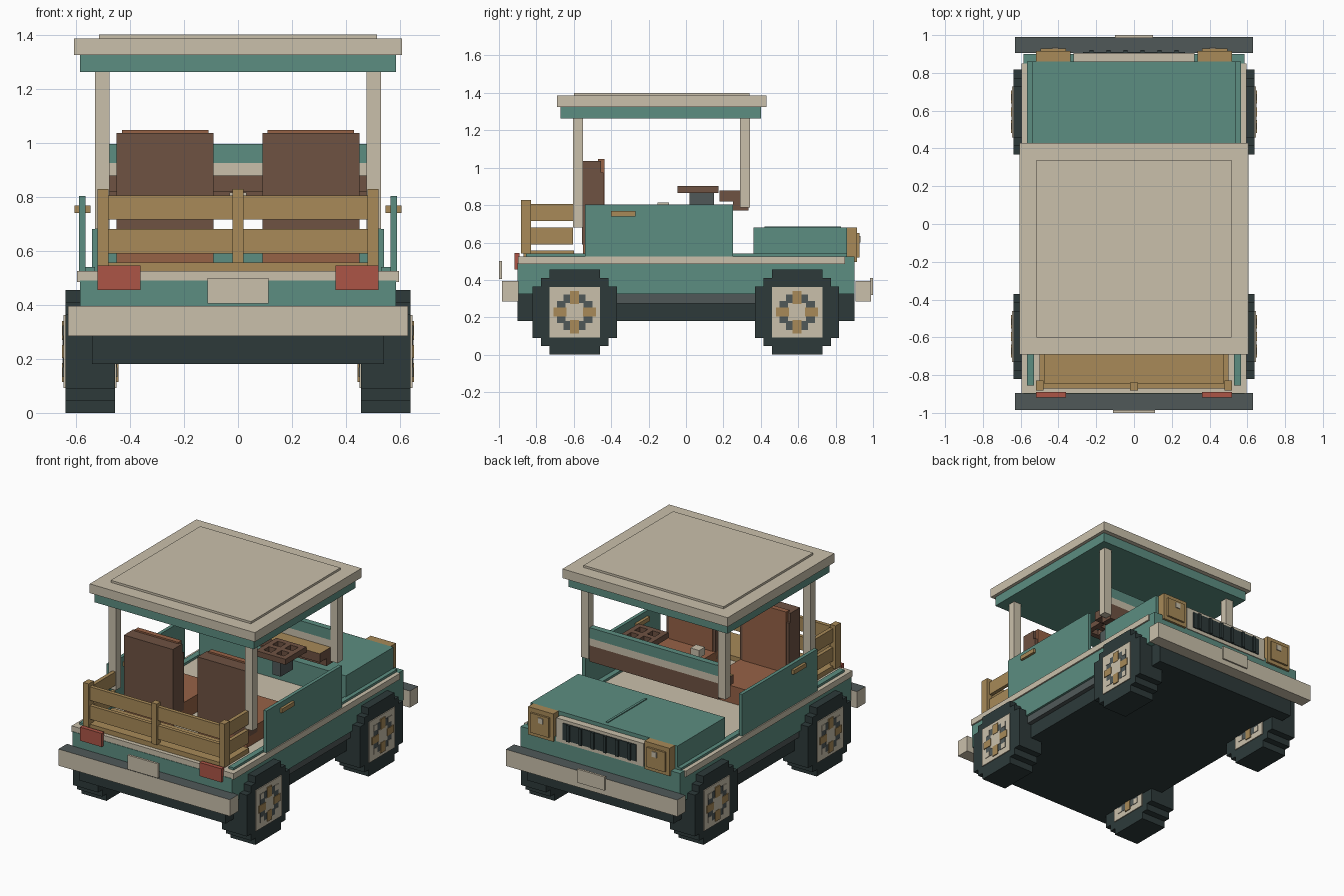
import bpy, bmesh
from mathutils import Vector

old = bpy.data.objects.get("Cube")
if old:
    bpy.data.objects.remove(old, do_unlink=True)


def colour(name, r, g, b):
    lin = [((c / 255 + 0.055) / 1.055) ** 2.4 for c in (r, g, b)] + [1]
    m = bpy.data.materials.new(name)
    m.use_nodes = True
    m.diffuse_color = lin
    bsdf = next(n for n in m.node_tree.nodes if n.type == 'BSDF_PRINCIPLED')
    bsdf.inputs["Base Color"].default_value = lin
    bsdf.inputs["Roughness"].default_value = 0.9
    return m


teal = colour("teal", 92, 141, 129)
cream = colour("cream", 202, 192, 171)
dark = colour("tyre black", 45, 58, 58)
grey = colour("slate grey", 80, 89, 89)
tan = colour("wood tan", 168, 138, 88)
brown = colour("dark leather", 110, 82, 66)
orange = colour("light leather", 150, 98, 70)
red = colour("lamp red", 172, 85, 70)


def boxes(name, spans, mat, top=None):
    """One object from several (x, y, z) spans; top recolours upward faces."""
    bm = bmesh.new()
    for span in spans:
        lo = Vector([min(s) for s in span])
        hi = Vector([max(s) for s in span])
        for v in bmesh.ops.create_cube(bm, size=1)["verts"]:
            v.co = (lo + hi) / 2 + v.co * (hi - lo)
    bm.normal_update()
    me = bpy.data.meshes.new(name)
    me.materials.append(mat)
    if top:
        me.materials.append(top)
        for f in bm.faces:
            f.material_index = int(f.normal.z > 0.5)
    bm.to_mesh(me)
    bm.free()
    ob = bpy.data.objects.new(name, me)
    bpy.context.collection.objects.link(ob)
    return ob


def box(name, x, y, z, mat, top=None):
    return boxes(name, [(x, y, z)], mat, top)


def pair(name, x, y, z, mat):
    box(name + "_left", x, y, z, mat)
    box(name + "_right", (-x[0], -x[1]), y, z, mat)


def wide(half):
    return (-half, half)


# Lower body
box("chassis", wide(.54), wide(.9), (.18, .33), dark)
pair("sill", (.5, .57), wide(.38), (.275, .33), grey)
box("body", wide(.585), wide(.9), (.325, .49), teal)
box("belt_and_floor", wide(.595), (-.897, .85), (.485, .525), cream)
box("nose_panel", wide(.585), (.85, .9), (.49, .525), teal)
pair("side_rail", (.53, .567), (-.855, .86), (.52, .54), teal)

# Bumpers and blank plates
box("rear_bumper", wide(.63), (-.985, -.895), (.285, .395), cream, grey)
box("front_bumper", wide(.63), (.905, .99), (.285, .395), cream, grey)
box("rear_plate", wide(.112), (-1, -.985), (.405, .5), cream)
box("front_plate", wide(.1), (.985, 1), (.32, .41), cream)
pair("tail_light", (.36, .52), (-.918, -.89), (.455, .545), red)

# Hood, grille and headlights
box("hood", wide(.54), (.36, .86), (.52, .68), teal)
box("hood_ridge", wide(.008), (.42, .83), (.68, .686), teal)
box("grille_frame", wide(.32), (.85, .905), (.5, .655), cream)
box("grille", wide(.27), (.9, .911), (.525, .635), dark)
boxes("grille_fins", [((i * .09 - .235, i * .09 - .215), (.905, .922), (.525, .635))
                      for i in range(6)], dark)
pair("headlight", (.335, .52), (.85, .915), (.495, .68), tan)
pair("headlight_lens", (.36, .495), (.91, .928), (.52, .65), tan)
pair("headlight_glint", (.4, .435), (.92, .934), (.6, .635), cream)

# Doors with handles
pair("door", (.565, .588), (-.54, .25), (.525, .803), teal)
pair("door_handle", (.545, .605), (-.4, -.27), (.74, .768), tan)

# Roof and posts
box("roof_rim", wide(.585), (-.67, .4), (1.262, 1.326), teal)
box("roof", wide(.607), (-.69, .43), (1.325, 1.386), cream)
box("roof_panel", wide(.515), (-.6, .34), (1.38, 1.4), cream)
pair("rear_post", (.475, .53), (-.603, -.55), (.68, 1.27), cream)
pair("front_post", (.475, .53), (.29, .343), (.788, 1.27), cream)

# Windshield rails and dashboard
box("windshield_top_rail", wide(.475), (.295, .335), (.925, .995), teal)
box("windshield_low_rail", wide(.475), (.295, .335), (.877, .925), cream)
box("dashboard", wide(.475), (.18, .335), (.82, .878), brown, tan)
box("dashboard_base", wide(.475), (.25, .335), (.77, .82), brown)

# Steering wheel, column and gear lever
wx, wy, r, t = .27, .065, .11, .035
wz = (.865, .902)
boxes("steering_wheel",
      [((wx - r, wx + r), (wy + s * r, wy + s * (r - t)), wz) for s in (-1, 1)]
      + [((wx + s * r, wx + s * (r - t)), (wy - r, wy + r), wz) for s in (-1, 1)]
      + [((wx - .018, wx + .018), (wy - r, wy + r), wz),
         ((wx - r, wx + r), (wy - .018, wy + .018), wz)], brown)
box("steering_column", (wx - .03, wx + .03), (.02, .15), (.74, .865), grey)
box("gear_lever", wide(.012), (-.135, -.11), (.52, .78), grey)
box("gear_knob", wide(.032), (-.153, -.092), (.765, .815), cream)

# Seats
pair("seat_back", (.09, .45), (-.555, -.455), (.59, 1.036), brown)
pair("seat_bolster", (.09, .45), (-.46, -.44), (.59, .975), brown)
pair("seat_pad", (.11, .43), (-.47, -.435), (.62, 1.046), orange)
pair("seat_cushion", (.09, .45), (-.55, -.1), (.525, .64), orange)

# Slatted cargo bed
box("bed_floor", wide(.5), (-.87, -.6), (.52, .557), tan)
for i, z in enumerate([(.59, .68), (.715, .805)]):
    box(f"rear_slat_{i}", wide(.5), (-.87, -.845), z, tan)
    pair(f"side_slat_{i}", (.475, .5), (-.86, -.605), z, tan)
pair("corner_stake", (.48, .52), (-.882, -.828), (.54, .828), tan)
box("centre_stake", wide(.02), (-.882, -.84), (.555, .828), tan)

# Stepped wheels with inlaid hubs
cz = .2275
steps = [(.135, .2275), (.18, .182), (.225, .137)]
for end, cy in (("rear", -.595), ("front", .594)):
    for side, s in (("left", 1), ("right", -1)):
        name = f"{end}_wheel_{side}"

        def block(depth, a, b, y=0, z=0):
            return ((s * (.547 - depth), s * (.547 + depth)),
                    (cy + y - a, cy + y + a), (cz + z - b, cz + z + b))

        boxes(name + "_tyre", [block(.092, a, b) for a, b in steps], dark)
        boxes(name + "_hub", [block(.098, .135, .135)], cream)
        boxes(name + "_ring", [block(.1, .095, .095)], grey)
        boxes(name + "_cap", [block(.102, .048, .048)]
              + [block(.102, .018, .018, i * .077, j * .077)
                 for i in (-1, 1) for j in (-1, 1)], cream)
        boxes(name + "_spokes",
              [block(.104, .024, .035, 0, k * .078) for k in (-1, 1)]
              + [block(.104, .035, .024, k * .078, 0) for k in (-1, 1)], tan)
